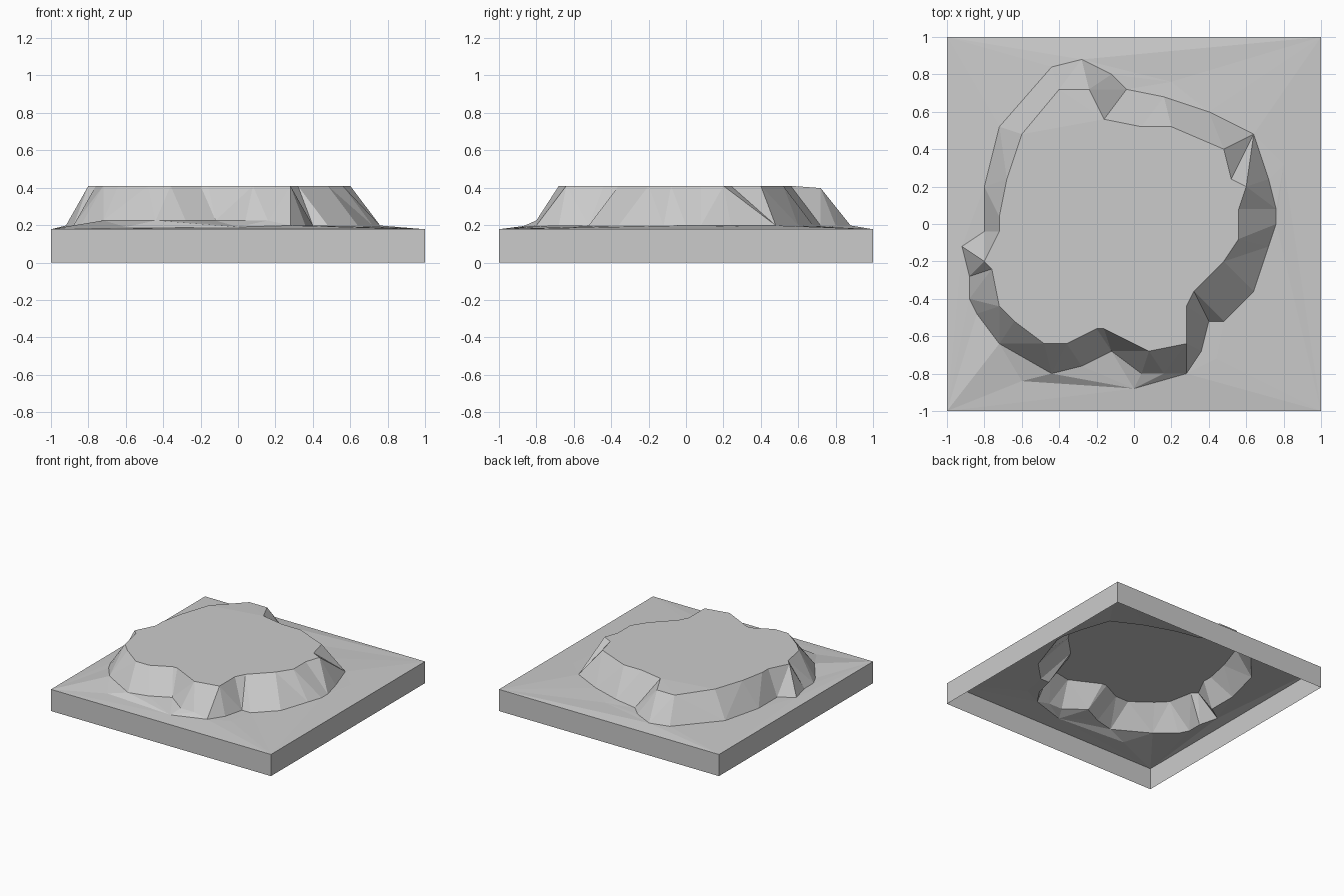
import bpy
import bmesh
from mathutils import Vector
from mathutils.geometry import delaunay_2d_cdt

CELL = 0.04          # spacing of the terrain grid
BORDER_Z = 0.178     # height of the tile edge

old = bpy.data.objects.get("Cube")
if old:
    bpy.data.objects.remove(old, do_unlink=True)

# Outlines in grid cells, counter-clockwise from the model's left
foot = [(19, 0), (19, 2), (18, 6), (16, 12), (10, 15), (4, 17), (-1, 18),
        (-3, 20), (-7, 22), (-11, 21), (-18, 13), (-20, 5), (-20, -1),
        (-23, -3), (-22, -7), (-22, -10), (-21, -12), (-18, -16),
        (-11, -20), (-7, -19), (-3, -17), (1, -20), (4, -20), (7, -20),
        (11, -18), (9, -17), (10, -13), (12, -13), (16, -9), (18, -3)]
rim = [(14, -2), (14, 2), (15, 5), (13, 6), (12, 10), (5, 13), (1, 13),
       (-3, 12), (-4, 14), (-6, 18), (-10, 18), (-15, 12), (-17, 6),
       (-15, 3), (-18, 1), (-18, -1), (-20, -5), (-19, -6), (-18, -11),
       (-16, -13), (-12, -16), (-9, -16), (-5, -14), (-4, -14), (2, -17),
       (7, -16), (7, -11), (8, -9), (12, -5)]
corners = [(-25, -25), (25, -25), (25, 25), (-25, 25)]
low_ground = [(0, -22), (-15, -21), (5, 19), (20, 8)]


def foot_height(x, y):
    """The cliff foot sits higher along the front than elsewhere."""
    return 0.225 if y < -15 and -20 < x < 7 else 0.198


def rim_height(x, y):
    return 0.398 if y > 15 else 0.41


points, heights, edges = [], [], []


def add_points(outline, height, closed=True):
    """Collect points with a height rule and, if closed, their loop edges."""
    start, count = len(points), len(outline)
    for x, y in outline:
        points.append(Vector((x * CELL, y * CELL)))
        heights.append(height(x, y))
    if closed:
        edges.extend((start + i, start + (i + 1) % count) for i in range(count))


add_points(corners, lambda x, y: BORDER_Z)
add_points(foot, foot_height)
add_points(rim, rim_height)
add_points(low_ground, lambda x, y: 0.19, closed=False)

# Triangulate the ground, cliff and plateau as one surface
flat_points, _, faces, sources, _, _ = delaunay_2d_cdt(points, edges, [], 0, 1e-5)

bm = bmesh.new()
verts = []
for point, source in zip(flat_points, sources):
    z = heights[source[0]] if source else BORDER_Z
    verts.append(bm.verts.new((point.x, point.y, z)))
for face in faces:
    bm.faces.new([verts[i] for i in face])

# Drop the border straight down to make the open-bottomed skirt
border = [e for e in bm.edges if e.is_boundary]
skirt = bmesh.ops.extrude_edge_only(bm, edges=border)["geom"]
for element in skirt:
    if isinstance(element, bmesh.types.BMVert):
        element.co.z = 0
bmesh.ops.recalc_face_normals(bm, faces=bm.faces)
bm.normal_update()

# An open shell can settle inside out, so make the ground face upwards
if sum(f.normal.z * f.calc_area() for f in bm.faces) < 0:
    bmesh.ops.reverse_faces(bm, faces=bm.faces)

mesh = bpy.data.meshes.new("plateau_tile")
bm.to_mesh(mesh)
bm.free()

# Plain stone grey, flat shaded
stone = bpy.data.materials.new("stone_grey")
stone.use_nodes = True
colour = (0.6, 0.6, 0.6, 1)
stone.diffuse_color = colour
for node in stone.node_tree.nodes:
    if node.type == "BSDF_PRINCIPLED":
        node.inputs["Base Color"].default_value = colour
mesh.materials.append(stone)

tile = bpy.data.objects.new("plateau_tile", mesh)
bpy.context.collection.objects.link(tile)
